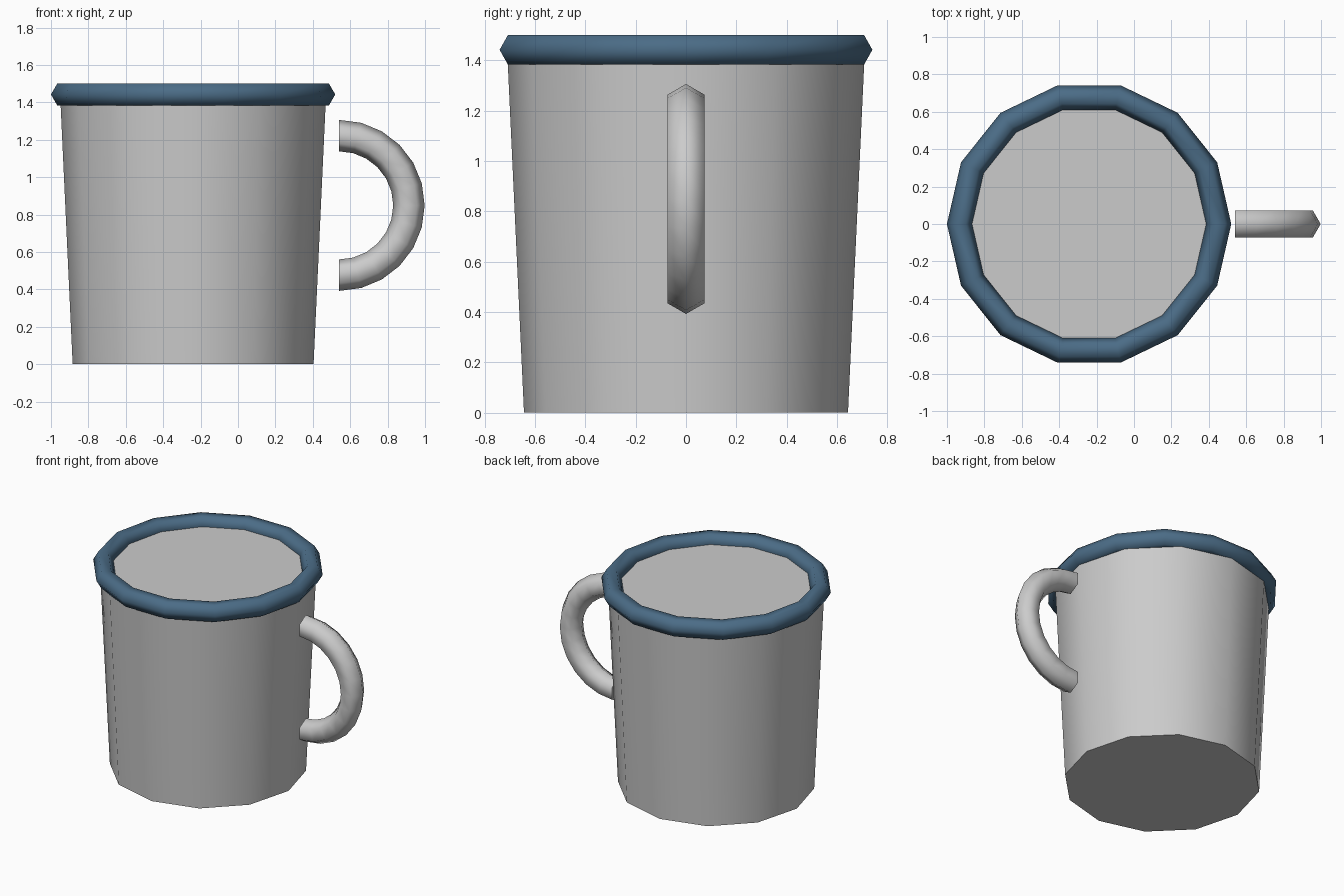
import bpy, bmesh, math

if "Cube" in bpy.data.objects:
    bpy.data.objects.remove(bpy.data.objects["Cube"])

CX = -0.24  # axis of the mug body


def finish(name, bm):
    bmesh.ops.recalc_face_normals(bm, faces=bm.faces)
    me = bpy.data.meshes.new(name)
    bm.to_mesh(me)
    bm.free()
    ob = bpy.data.objects.new(name, me)
    bpy.context.collection.objects.link(ob)
    bpy.ops.object.select_all(action='DESELECT')
    ob.select_set(True)
    bpy.context.view_layer.objects.active = ob
    bpy.ops.object.shade_smooth_by_angle(angle=math.radians(65))
    return ob


def sweep(name, major, minor, steps, arc, place, sides=6):
    """Tube of hexagonal section swept around an arc; capped if not a full ring."""
    closed = arc > 6.28
    bm = bmesh.new()
    rings = []
    for i in range(steps if closed else steps + 1):
        a = arc * i / steps
        ring = []
        for j in range(sides):
            b = math.tau * j / sides
            r = major + minor * math.cos(b)
            ring.append(bm.verts.new(place(r, a, minor * math.sin(b))))
        rings.append(ring)
    for i in range(steps):
        p, q = rings[i], rings[(i + 1) % len(rings)]
        for j in range(sides):
            k = (j + 1) % sides
            bm.faces.new((p[j], p[k], q[k], q[j]))
    if not closed:
        bm.faces.new(rings[0])
        bm.faces.new(rings[-1])
    return finish(name, bm)


# Tapered twelve-sided body with flat top
bm = bmesh.new()
H = 1.442
bmesh.ops.create_cone(bm, cap_ends=True, segments=12, radius1=0.644, radius2=0.711, depth=H)
bmesh.ops.translate(bm, verts=bm.verts, vec=(CX, 0, H / 2))
finish("mug_body", bm)

# Blue rim ring
rim = sweep("rim", 0.693, 0.067, 14, math.tau,
            lambda r, a, h: (CX + r * math.cos(a), r * math.sin(a), H + h))
blue = bpy.data.materials.new("rim_blue")
blue.diffuse_color = (0.07, 0.15, 0.24, 1)
blue.use_nodes = True
blue.node_tree.nodes["Principled BSDF"].inputs["Base Color"].default_value = blue.diffuse_color
rim.data.materials.append(blue)

# Half-ring handle, standing just off the body
sweep("handle", 0.373, 0.084, 12, math.pi,
      lambda r, a, h: (0.541 + r * math.sin(a), h, 0.849 + r * math.cos(a)))
